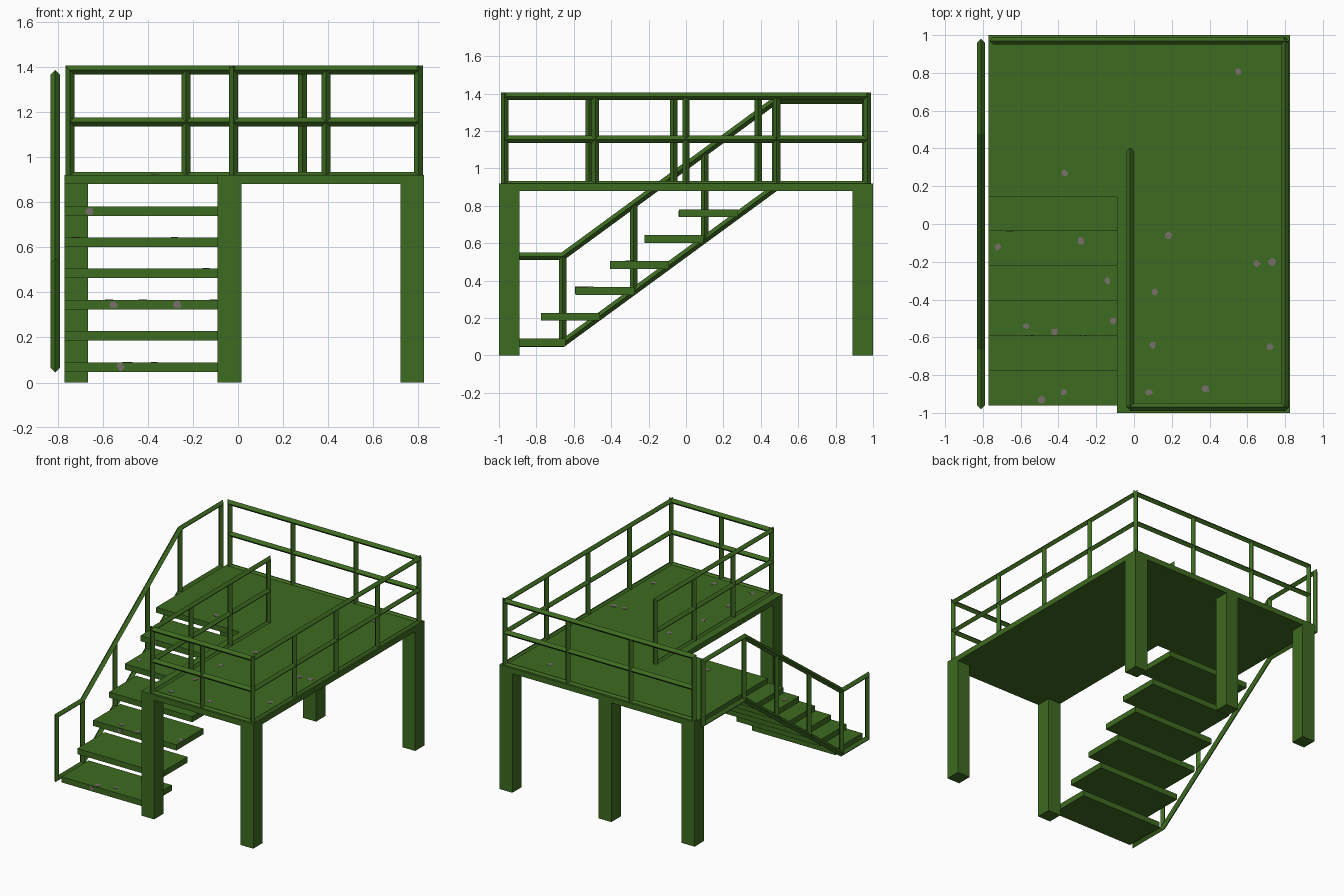
import bpy, bmesh, math, random
from mathutils import Vector

if "Cube" in bpy.data.objects:
    bpy.data.objects.remove(bpy.data.objects["Cube"])
random.seed(4)


def material(name, rgb):
    m = bpy.data.materials.new(name)
    m.diffuse_color = (*rgb, 1)
    m.use_nodes = True
    m.node_tree.nodes["Principled BSDF"].inputs["Base Color"].default_value = m.diffuse_color
    return m


GREEN = material("green paint", (0.048, 0.147, 0.015))
GREY = material("chipped grey", (0.19, 0.165, 0.15))
R = 0.02                                    # rail radius
TREAD_Y, TREAD_Z, RUN, RISE = -0.96, 0.09, 0.1845, 0.1383


def finish(bm, name, mat=GREEN):
    bmesh.ops.recalc_face_normals(bm, faces=bm.faces)
    me = bpy.data.meshes.new(name)
    bm.to_mesh(me)
    bm.free()
    me.materials.append(mat)
    ob = bpy.data.objects.new(name, me)
    bpy.context.collection.objects.link(ob)
    return ob


def box(name, lo, hi):
    bm = bmesh.new()
    bmesh.ops.create_cube(bm, size=1)
    for v in bm.verts:
        v.co = [(a + b) / 2 + c * (b - a) for a, b, c in zip(lo, hi, v.co)]
    return finish(bm, name)


def tube(bm, pts, n, cyclic=False):
    """Mitred four-sided diamond bar along a path lying in the plane with normal n."""
    pts, n, k = [Vector(p) for p in pts], Vector(n), len(pts)
    rings = []
    for i, p in enumerate(pts):
        d_in = (p - pts[i - 1]).normalized() if cyclic or i > 0 else None
        d_out = (pts[(i + 1) % k] - p).normalized() if cyclic or i < k - 1 else None
        d_in, d_out = d_in or d_out, d_out or d_in
        t = (d_in + d_out).normalized()
        b = n.cross(t) * (R / t.dot(d_out))
        rings.append([bm.verts.new(p + o) for o in (n * R, b, -n * R, -b)])
    for i in range(k if cyclic else k - 1):
        a, c = rings[i], rings[(i + 1) % k]
        for j in range(4):
            bm.faces.new((a[j], a[j - 1], c[j - 1], c[j]))
    if not cyclic:
        bm.faces.new(rings[0])
        bm.faces.new(rings[-1])


def guard_rail(name, start, end, bays):
    """Rectangular frame with a middle rail and evenly spaced posts."""
    a, b = Vector((*start, 0)), Vector((*end, 0))
    n = (b - a).normalized().cross(Vector((0, 0, 1)))
    lo, mid, hi = (Vector((0, 0, z)) for z in (0.914, 1.155, 1.385))
    bm = bmesh.new()
    tube(bm, [a + lo, b + lo, b + hi, a + hi], n, True)
    tube(bm, [a + mid, b + mid], n)
    for i in range(1, bays):
        p = a.lerp(b, i / bays)
        tube(bm, [p + lo, p + hi], n)
    finish(bm, name)


# L-shaped deck
bm = bmesh.new()
outline = [(-0.09, -1), (0.825, -1), (0.825, 1), (-0.77, 1), (-0.77, 0.145), (-0.09, 0.145)]
face = bm.faces.new([bm.verts.new((x, y, 0.88)) for x, y in outline])
ext = bmesh.ops.extrude_face_region(bm, geom=[face])
for v in ext["geom"]:
    if isinstance(v, bmesh.types.BMVert):
        v.co.z = 0.92
finish(bm, "deck")

# Square legs
for name, x, y in (("front_middle_leg", -0.09, -1), ("front_right_leg", 0.72, -1),
                   ("back_left_leg", -0.77, 0.89), ("back_middle_leg", -0.09, 0.89),
                   ("back_right_leg", 0.72, 0.89)):
    box(name, (x, y, 0), (x + 0.105, y + 0.11, 0.881))

# Stair treads
for i in range(6):
    y, z = TREAD_Y + RUN * i, TREAD_Z + RISE * i
    box(f"tread_{i + 1}", (-0.77, y, z - 0.042), (-0.09, y + 0.315, z))

# Guard rails around the deck
guard_rail("back_rail", (-0.745, 0.97), (0.8, 0.97), 3)
guard_rail("right_rail", (0.8, -0.97), (0.8, 0.97), 4)
guard_rail("front_rail", (-0.02, -0.97), (0.8, -0.97), 2)
guard_rail("inner_rail", (-0.02, -0.97), (-0.02, 0.385), 3)

# Stair rail on the left side, following the slope
X = -0.81
low = [Vector((X, y, z)) for y, z in ((-0.96, 0.065), (-0.66, 0.065), (0.48, 0.9), (0.96, 0.9))]
high = [p + Vector((0, 0, 0.465)) for p in low]
bm = bmesh.new()
tube(bm, low + high[::-1], (1, 0, 0), True)
for t in (0, 1 / 3, 2 / 3, 1):
    tube(bm, [low[1].lerp(low[2], t), high[1].lerp(high[2], t)], (1, 0, 0))
finish(bm, "stair_rail")


# Small chipped paint patches on top faces and tread fronts
def patch(bm, centre, u, v, size):
    c, u, v = Vector(centre), Vector(u), Vector(v)
    ring = []
    for i in range(8):
        a, r = i * math.tau / 8, size * random.uniform(0.7, 1.15)
        ring.append(c + u * (r * math.cos(a)) + v * (r * math.sin(a)))
    n = u.cross(v) * 0.002
    top = [bm.verts.new(p + n) for p in ring]
    base = [bm.verts.new(p - n) for p in ring]
    bm.faces.new(top)
    bm.faces.new(base[::-1])
    for i in range(8):
        bm.faces.new((top[i - 1], base[i - 1], base[i], top[i]))


spots = [(0.55, 0.81), (-0.37, 0.27), (0.18, -0.06), (0.65, -0.21), (0.73, -0.2), (0.11, -0.36),
         (0.1, -0.64), (0.72, -0.65), (0.08, -0.89), (0.38, -0.87), (-0.28, -0.09), (-0.72, -0.12),
         (-0.14, -0.3), (-0.57, -0.54), (-0.42, -0.57), (-0.11, -0.51), (-0.37, -0.89), (-0.49, -0.93)]
bm = bmesh.new()
for x, y in spots:
    on_stair = x < -0.09 and y < 0.145
    z = TREAD_Z + RISE * int((y - TREAD_Y) / RUN) if on_stair else 0.92
    patch(bm, (x, y, z), (1, 0, 0), (0, 1, 0), 0.02)
for x, step in ((-0.55, 2), (-0.27, 2), (-0.52, 0), (-0.66, 5)):
    patch(bm, (x, TREAD_Y + RUN * step, TREAD_Z + RISE * step - 0.021), (1, 0, 0), (0, 0, 1), 0.018)
finish(bm, "paint_chips", GREY)
